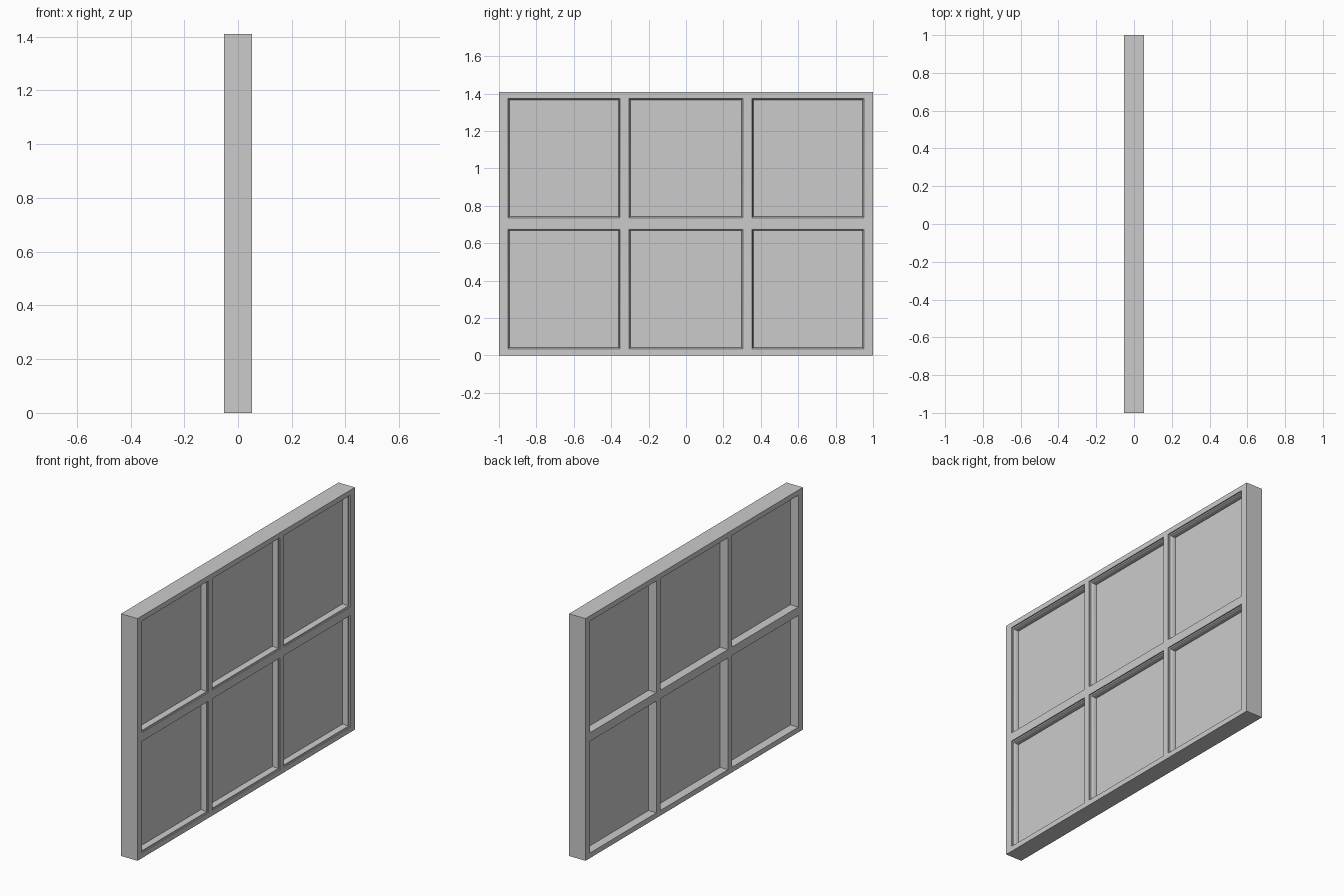
import bpy, bmesh

if "Cube" in bpy.data.objects:
    bpy.data.objects.remove(bpy.data.objects["Cube"])

T = 0.053                                    # half thickness
YS = [-1, -0.957, -0.347, -0.31, 0.31, 0.347, 0.957, 1]
ZS = [0, 0.03, 0.68, 0.73, 1.38, 1.41]
GLASS_FRONT, GLASS_BACK = 0.013, -0.002
# bead section: (x, inset from the opening edge)
BEAD = [(0.046, 0), (0.044, 0.006), (0.037, 0.010), (0.026, 0.012), (GLASS_FRONT, 0.013)]


def finish(bm, name):
    bmesh.ops.remove_doubles(bm, verts=bm.verts, dist=1e-5)
    bmesh.ops.recalc_face_normals(bm, faces=bm.faces)
    me = bpy.data.meshes.new(name)
    bm.to_mesh(me)
    bm.free()
    ob = bpy.data.objects.new(name, me)
    bpy.context.collection.objects.link(ob)
    return ob


def rect(bm, x, y0, y1, z0, z1):
    return [bm.verts.new((x, y, z)) for y, z in ((y0, z0), (y1, z0), (y1, z1), (y0, z1))]


# One-piece frame: a grid with the six openings left out, extruded through
bm = bmesh.new()
for i in range(len(YS) - 1):
    for j in range(len(ZS) - 1):
        if not (i % 2 and j % 2):
            bm.faces.new(rect(bm, -T, YS[i], YS[i + 1], ZS[j], ZS[j + 1]))
bmesh.ops.remove_doubles(bm, verts=bm.verts, dist=1e-5)
ext = bmesh.ops.extrude_face_region(bm, geom=bm.faces[:], use_keep_orig=True)
bmesh.ops.translate(bm, vec=(2 * T, 0, 0),
                    verts=[v for v in ext["geom"] if isinstance(v, bmesh.types.BMVert)])
finish(bm, "window_frame")

for i in (1, 3, 5):
    for j in (1, 3):
        y0, y1, z0, z1 = YS[i], YS[i + 1], ZS[j], ZS[j + 1]
        # Flat pane
        bm = bmesh.new()
        a = rect(bm, GLASS_BACK, y0, y1, z0, z1)
        b = rect(bm, GLASS_FRONT, y0, y1, z0, z1)
        bm.faces.new(a)
        bm.faces.new(b)
        for k in range(4):
            bm.faces.new((a[k], a[k - 1], b[k - 1], b[k]))
        finish(bm, "pane")
        # Moulded bead around the pane, closed against frame and pane
        bm = bmesh.new()
        rings = [rect(bm, x, y0 + d, y1 - d, z0 + d, z1 - d)
                 for x, d in BEAD + [(GLASS_FRONT, 0)]]
        for n in range(len(rings)):
            p, q = rings[n - 1], rings[n]
            for k in range(4):
                bm.faces.new((p[k], p[k - 1], q[k - 1], q[k]))
        bead = finish(bm, "glazing_bead")
        bpy.ops.object.select_all(action='DESELECT')
        bead.select_set(True)
        bpy.context.view_layer.objects.active = bead
        bpy.ops.object.shade_smooth_by_angle(angle=0.7)
